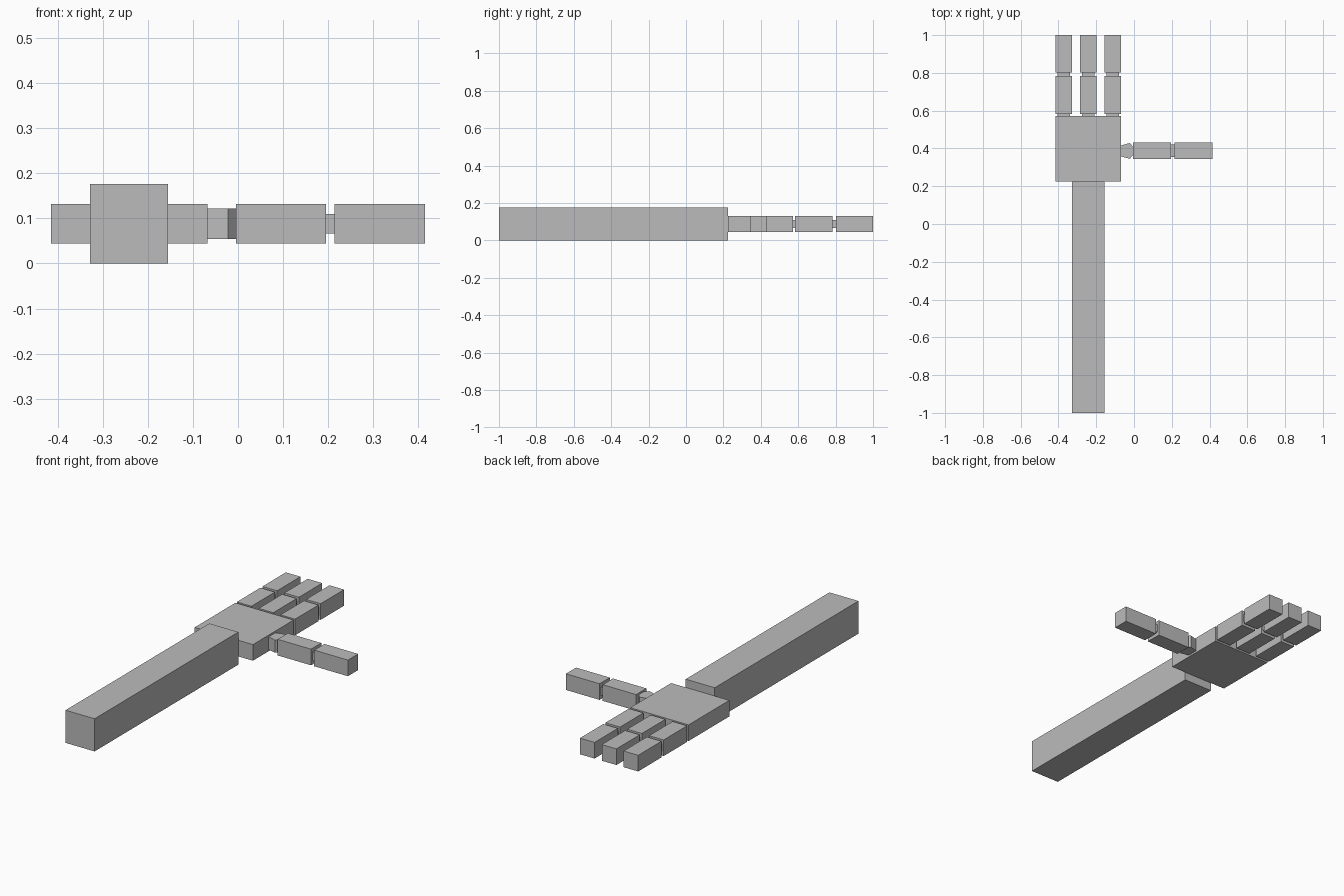
import bpy
import bmesh

cube = bpy.data.objects.get("Cube")
if cube:
    bpy.data.objects.remove(cube, do_unlink=True)

grey = bpy.data.materials.new("plain grey")
grey.use_nodes = True
grey.diffuse_color = (0.5, 0.5, 0.5, 1)
grey.node_tree.nodes["Principled BSDF"].inputs["Base Color"].default_value = (0.5, 0.5, 0.5, 1)


def prism(name, outline, z0, z1):
    """Extrude a flat outline (x, y) from z0 up to z1."""
    bm = bmesh.new()
    base = bm.faces.new([bm.verts.new((x, y, z0)) for x, y in outline])
    top = bmesh.ops.extrude_face_region(bm, geom=[base])["geom"]
    for v in top:
        if isinstance(v, bmesh.types.BMVert):
            v.co.z = z1
    bmesh.ops.recalc_face_normals(bm, faces=bm.faces)
    mesh = bpy.data.meshes.new(name)
    bm.to_mesh(mesh)
    bm.free()
    mesh.materials.append(grey)
    obj = bpy.data.objects.new(name, mesh)
    bpy.context.collection.objects.link(obj)
    return obj


def box(name, x0, x1, y0, y1, z0, z1):
    return prism(name, [(x0, y0), (x1, y0), (x1, y1), (x0, y1)], z0, z1)


MID = 0.088          # height of the hand's centre line
HALF = 0.0435        # half thickness of palm and finger segments
JOINT_W, JOINT_H = 0.033, 0.022
Z0, Z1 = MID - HALF, MID + HALF

# Forearm and palm
box("forearm", -0.328, -0.155, -1.0, 0.224, 0.0, 0.176)
box("palm", -0.415, -0.068, 0.224, 0.571, Z0, Z1)

# Three fingers: knuckle, lower segment, joint, tip segment
for label, x in (("outer", -0.3715), ("middle", -0.2415), ("inner", -0.1115)):
    for part, y0, y1 in (("knuckle", 0.571, 0.583), ("joint", 0.783, 0.801)):
        box(f"{label}_finger_{part}", x - JOINT_W, x + JOINT_W, y0, y1,
            MID - JOINT_H, MID + JOINT_H)
    for part, y0, y1 in (("lower", 0.583, 0.783), ("tip", 0.801, 1.0)):
        box(f"{label}_finger_{part}", x - HALF, x + HALF, y0, y1, Z0, Z1)

# Thumb: flared base wedge, then two segments with a joint between
TY = 0.387
prism("thumb_base", [(-0.068, TY - 0.029), (-0.022, TY - 0.042), (-0.004, TY - 0.02),
                     (-0.004, TY + 0.02), (-0.022, TY + 0.042), (-0.068, TY + 0.029)],
      MID - 0.034, MID + 0.034)
box("thumb_lower", -0.004, 0.195, TY - HALF, TY + HALF, Z0, Z1)
box("thumb_joint", 0.195, 0.214, TY - JOINT_W, TY + JOINT_W, MID - JOINT_H, MID + JOINT_H)
box("thumb_tip", 0.214, 0.415, TY - HALF, TY + HALF, Z0, Z1)
